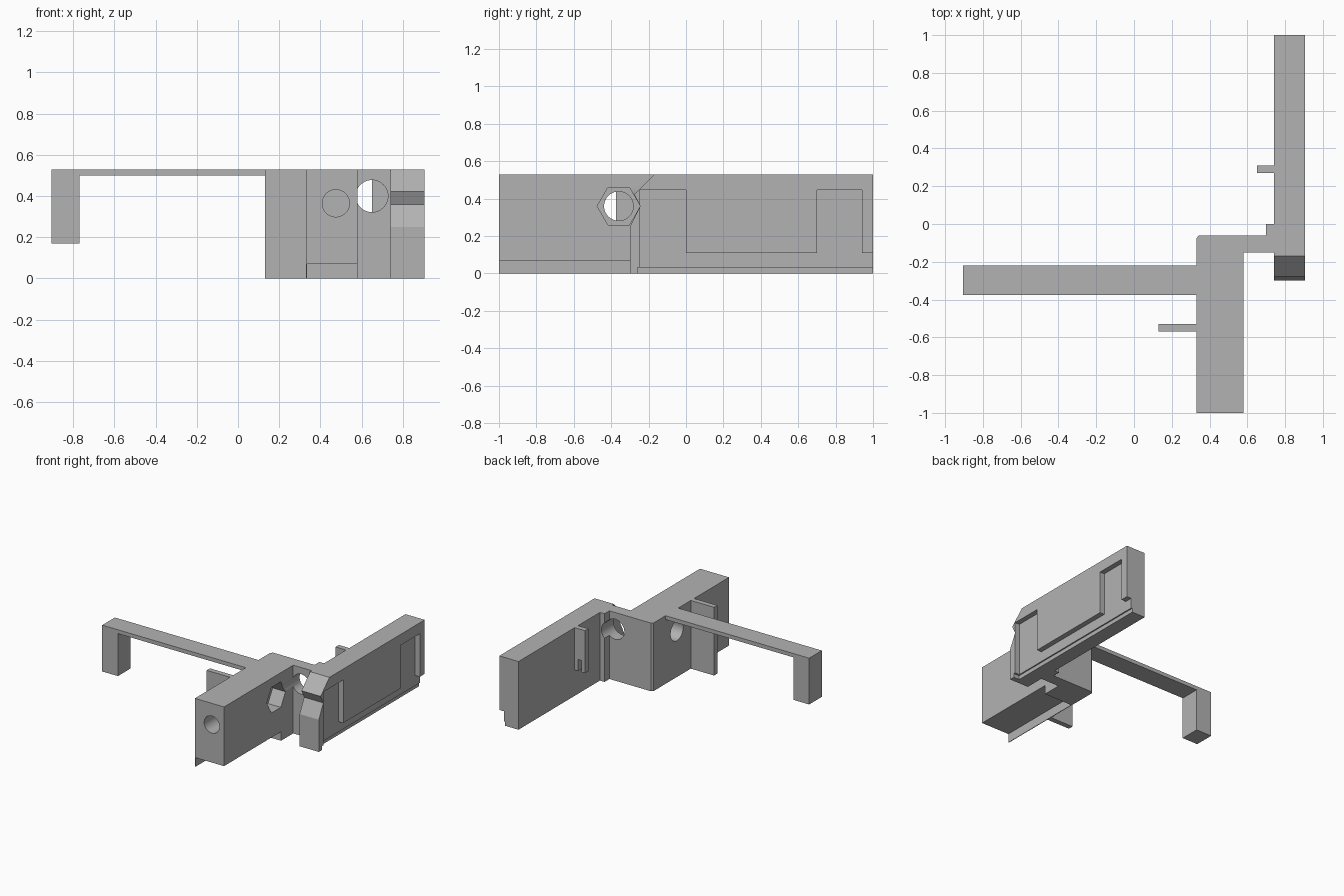
import bpy, bmesh, math
from mathutils import Vector

default = bpy.data.objects.get("Cube")
if default:
    bpy.data.objects.remove(default, do_unlink=True)

grey = bpy.data.materials.new("plain grey")
grey.use_nodes = True
GREY = (0.45, 0.45, 0.45, 1)
grey.diffuse_color = GREY
grey.node_tree.nodes["Principled BSDF"].inputs["Base Color"].default_value = GREY

TOP = 0.53


def prism(name, points, axis, lo, hi):
    """Extrude a 2D outline along an axis: z takes (x, y), x takes (y, z), y takes (x, z)."""
    place = {"z": lambda a, b, h: (a, b, h),
             "x": lambda a, b, h: (h, a, b),
             "y": lambda a, b, h: (a, h, b)}[axis]
    bm = bmesh.new()
    face = bm.faces.new([bm.verts.new(place(a, b, lo)) for a, b in points])
    side = bmesh.ops.extrude_face_region(bm, geom=[face])
    moved = [g for g in side["geom"] if isinstance(g, bmesh.types.BMVert)]
    bmesh.ops.translate(bm, verts=moved, vec=Vector(place(0, 0, hi - lo)))
    bmesh.ops.recalc_face_normals(bm, faces=bm.faces)
    mesh = bpy.data.meshes.new(name)
    bm.to_mesh(mesh)
    bm.free()
    mesh.materials.append(grey)
    obj = bpy.data.objects.new(name, mesh)
    bpy.context.collection.objects.link(obj)
    return obj


def box(name, x0, x1, y0, y1, z0, z1):
    return prism(name, [(x0, y0), (x1, y0), (x1, y1), (x0, y1)], "z", z0, z1)


def ring(a, b, radius, sides):
    turns = [2 * math.pi * i / sides for i in range(sides)]
    return [(a + radius * math.cos(t), b + radius * math.sin(t)) for t in turns]


def cut(target, *cutters):
    """Subtract each cutter, then remove it."""
    bpy.context.view_layer.objects.active = target
    for cutter in cutters:
        mod = target.modifiers.new("cut", "BOOLEAN")
        mod.operation, mod.solver, mod.object = "DIFFERENCE", "EXACT", cutter
        bpy.ops.object.modifier_apply(modifier=mod.name)
        bpy.data.objects.remove(cutter, do_unlink=True)


def smooth(obj):
    bpy.ops.object.select_all(action="DESELECT")
    obj.select_set(True)
    bpy.context.view_layer.objects.active = obj
    bpy.ops.object.shade_smooth_by_angle(angle=math.radians(25))


# Front block with the web that joins it to the long bar
body = prism("front_block", [(0.33, -1), (0.58, -1), (0.58, -0.15), (0.74, -0.15), (0.74, 0),
                             (0.70, 0), (0.70, -0.06), (0.345, -0.06), (0.33, -0.075)],
             "z", 0, TOP)
cut(body,
    box("underside_step", 0.335, 0.7, -1.1, -0.30, -0.1, 0.07),
    prism("nut_pocket", ring(-0.36, 0.36, 0.115, 6), "x", 0.47, 0.7),
    prism("cross_hole", ring(-0.36, 0.36, 0.078, 40), "x", 0.2, 0.7),
    prism("web_hole", ring(0.65, 0.40, 0.078, 40), "y", -0.3, 0.1),
    prism("front_bore", ring(0.475, 0.365, 0.066, 40), "y", -1.1, -0.6))
smooth(body)

# Long bar with a notched nose that clears the nut pocket
bar = prism("long_bar", [(-0.30, 0), (1, 0), (1, TOP), (-0.17, TOP), (-0.277, 0.423),
                         (-0.245, 0.36), (-0.30, 0.25)], "x", 0.74, 0.905)
# Shallow channel with two upright pockets in the outer face
cut(bar,
    prism("channel", [(-0.245, 0.03), (1.1, 0.03), (1.1, 0.11), (0.94, 0.11), (0.94, 0.445),
                      (0.70, 0.445), (0.70, 0.11), (0, 0.11), (0, 0.445), (-0.245, 0.445)],
          "x", 0.865, 1.0),
    box("bottom_rebate", 0.855, 1.0, -0.26, 1.1, -0.1, 0.031))

# Side arm with a drop leg at its end
prism("side_arm", [(-0.905, 0.17), (-0.77, 0.17), (-0.77, 0.50), (0.33, 0.50),
                   (0.33, TOP), (-0.905, TOP)], "y", -0.375, -0.22)

# Fin on the block and slotted tab on the bar
box("side_fin", 0.13, 0.33, -0.57, -0.53, 0, TOP)
prism("bar_tab", [(0.65, 0.2), (0.68, 0.2), (0.68, 0.29), (0.71, 0.29), (0.71, 0.2),
                  (0.74, 0.2), (0.74, TOP), (0.65, TOP)], "y", 0.27, 0.31)
